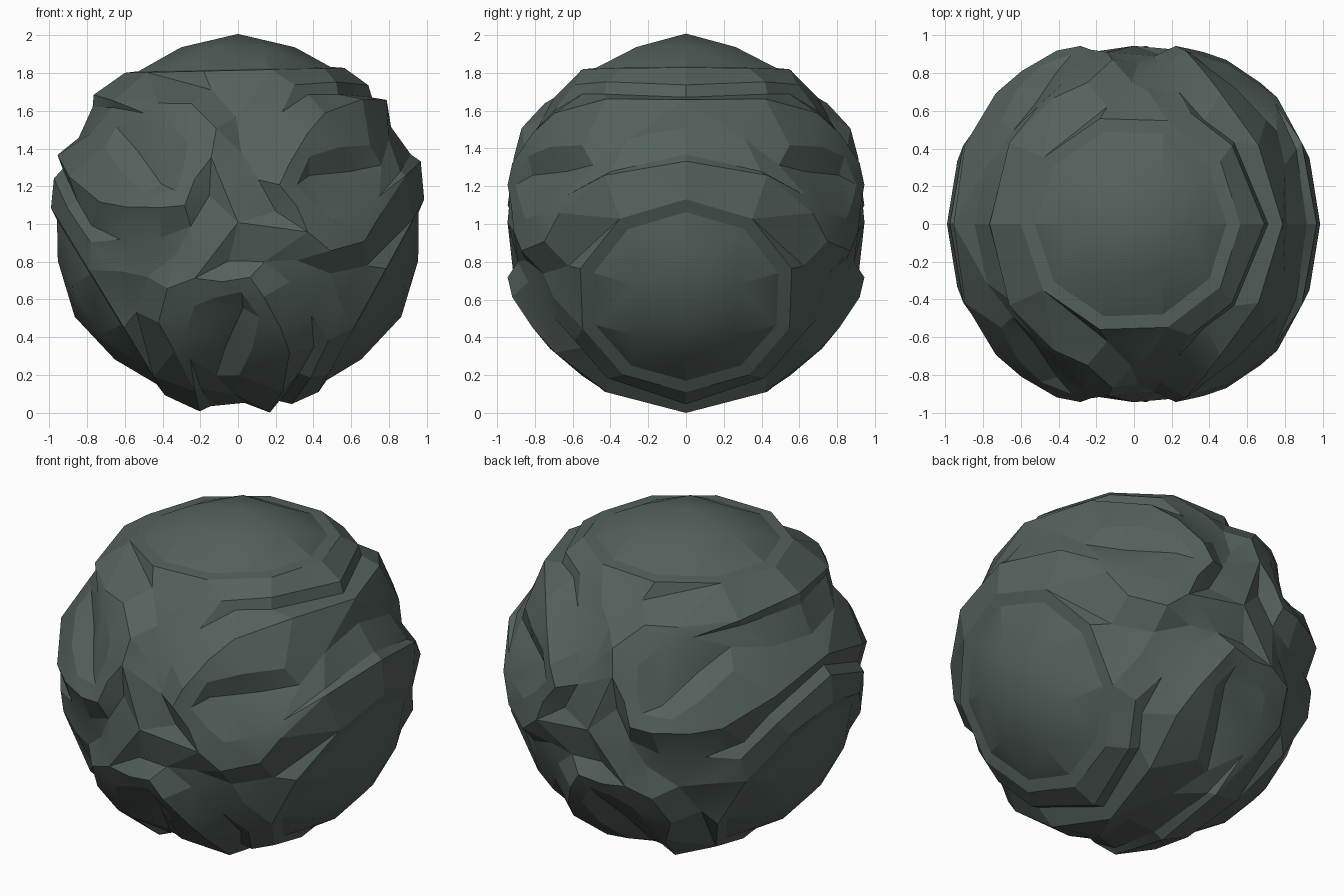
import bpy, bmesh, math
from mathutils import Vector
from mathutils.geometry import delaunay_2d_cdt

if "Cube" in bpy.data.objects:
    bpy.data.objects.remove(bpy.data.objects["Cube"])

# Carved stone ball: three round knobs on the rim, a three-armed whorl on the
# front, mirrored on the back.  Everything is one third, turned three times.
flat, heights, edges = [], [], []


def add(d, h):
    """Register a direction with its radius; return the index."""
    t = math.acos(max(-1, min(1, -d.y)))
    s = math.atan2(d.z, d.x)
    p = Vector((t * math.cos(s), t * math.sin(s)))
    for i, q in enumerate(flat):
        if (p - q).length < 1e-3:
            return i
    flat.append(p)
    heights.append(h)
    return len(flat) - 1


def turned(x, y, z, a):
    c, s = math.cos(a), math.sin(a)
    return Vector((x * c - z * s, y, x * s + z * c))


def front(p, a):
    """Point read in front view: x, z, radius."""
    x, z, h = p[0] / p[2], p[1] / p[2], p[2]
    y = -math.sqrt(max(0, 1 - x * x - z * z))
    return add(turned(x, y, z, a), h)


def rim(deg, h, a):
    """Point on the y = 0 outline, measured from the knob centre."""
    b = math.radians(deg - 30)
    return add(turned(math.cos(b), 0, math.sin(b), a), h)


def line(ids):
    edges.extend((i, j) for i, j in zip(ids, ids[1:]) if i != j)


# Ridges of one arm
low_ridge = [(.89, .25, 1.02), (.76, .05, 1.015), (.67, -.1, 1.01), (.49, -.15, 1.01), (.37, -.05, .985)]
low_foot = [(.68, -.23, .95), (.49, -.27, .94), (.31, -.2, .925)]
high_ridge = [(.66, .655, 1.02), (.46, .58, 1.015), (.37, .475, 1.01), (.274, .315, 1.01), (.22, .2, .99), (.314, .084, .98), (.37, -.05, .985)]
high_foot = [(.53, .68, .965), (.373, .68, .95), (.235, .586, .945), (.136, .395, .935), (.108, .227, .925), (.2, .06, .905)]
inner_edge = [(.8, .44, .965), (.7, .41, .98), (.54, .4, .985), (.38, .35, .985), (.31, .2, .975)]
pocket = [(.76, .305, .955), (.59, .27, .905), (.38, .25, .93)]
inner_lip = [(.86, .27, .985), (.75, .14, .995), (.66, .06, .995), (.5, .02, .985), (.4, .1, .97)]

centre = add(Vector((0, -1, 0)), .945)
for k in range(3):
    a = k * math.tau / 3
    # knob: low dome and the raised ring around it
    rim(0, 1.0, a)
    for rad, h, n in ((18, .977, 4), (32, .96, 6), (35.8, .995, 6)):
        ids = []
        for j in range(n):
            al = math.pi * j / (n - 1)
            r = math.radians(rad + (1.3 * math.cos(al) if rad > 30 else 0))
            u, v, w = math.cos(r), -math.sin(r) * math.sin(al), math.sin(r) * math.cos(al)
            ids.append(add(turned(u, v, w, a - math.pi / 6), h))
        line(ids)
    # outline stations between two knobs, then the lines running inwards
    p_hi, p_in = rim(48.5, 1.022, a), rim(51.5, .985, a)
    trough, q_hi = rim(62, .957, a), rim(69.5, 1.022, a)
    q_lo, band = rim(73, .972, a), rim(76.5, 1.004, a)
    line([p_hi] + [front(p, a) for p in low_ridge] + [centre])
    line([ids[1]] + [front(p, a) for p in low_foot]
         + [front(high_foot[4], a - math.tau / 3)])
    line([q_hi] + [front(p, a) for p in high_ridge])
    line([q_lo] + [front(p, a) for p in high_foot])
    line([trough] + [front(p, a) for p in inner_edge])
    line([front(p, a) for p in pocket])
    line([p_in] + [front(p, a) for p in inner_lip])
    line([band, front((.52, .745, 1.0), a), front((.3, .73, .985), a), front((.08, .66, .965), a)])

verts, _, faces, *_ = delaunay_2d_cdt(flat, edges, [], 0, 1e-5)


def radius(p):
    near = sorted(((p - q).length, h) for q, h in zip(flat, heights))[:3]
    if near[0][0] < 1e-3:
        return near[0][1]
    w = [1 / d for d, _ in near]
    return sum(x * h for x, (_, h) in zip(w, near)) / sum(w)


bm = bmesh.new()
bv = []
for p in verts:
    t, s = p.length, math.atan2(p.y, p.x)
    d = Vector((math.sin(t) * math.cos(s), -math.cos(t), math.sin(t) * math.sin(s)))
    if abs(d.y) < .004:
        d.y = 0
    bv.append(bm.verts.new(d * radius(p)))
for f in faces:
    tri = [bv[i] for i in f]
    if any(abs(v.co.y) > 1e-6 for v in tri):
        bm.faces.new(tri)
# back half
bmesh.ops.mirror(bm, geom=bm.verts[:] + bm.edges[:] + bm.faces[:], axis='Y', merge_dist=1e-4)
bmesh.ops.remove_doubles(bm, verts=bm.verts[:], dist=1e-4)
bmesh.ops.recalc_face_normals(bm, faces=bm.faces[:])
low = min(v.co.z for v in bm.verts)
bmesh.ops.translate(bm, verts=bm.verts[:], vec=(0, 0, -low))
for f in bm.faces:
    f.smooth = True

me = bpy.data.meshes.new("carved_stone_ball")
bm.to_mesh(me)
bm.free()
me.set_sharp_from_angle(angle=math.radians(16))
stone = bpy.data.materials.new("dark green grey stone")
stone.diffuse_color = (.09, .12, .108, 1)
stone.use_nodes = True
stone.node_tree.nodes["Principled BSDF"].inputs["Base Color"].default_value = stone.diffuse_color
me.materials.append(stone)
bpy.context.collection.objects.link(bpy.data.objects.new("carved_stone_ball", me))
